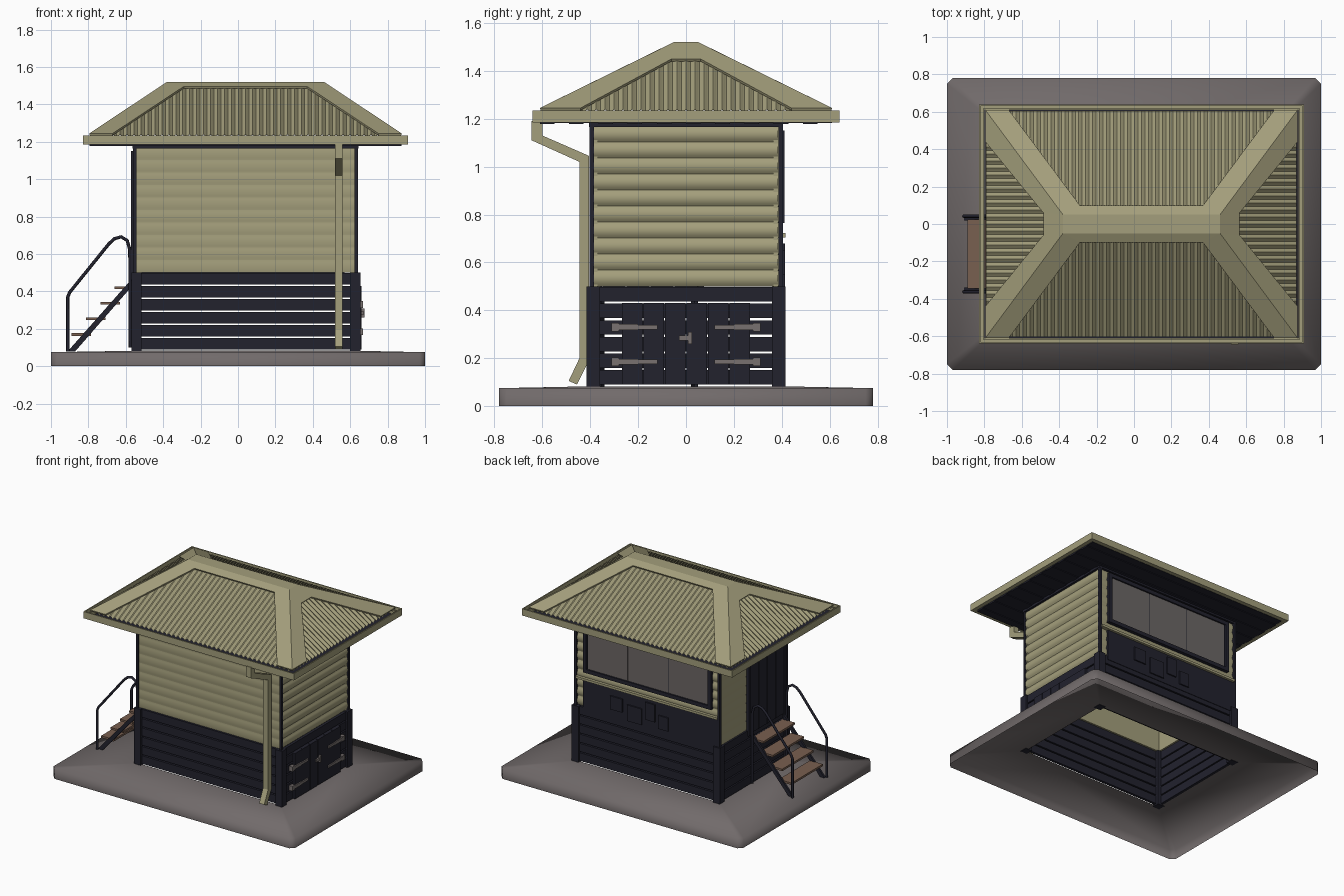
import bpy, bmesh, math

if "Cube" in bpy.data.objects:
    bpy.data.objects.remove(bpy.data.objects["Cube"])

CX = 0.04  # building centre in x


def material(name, r, g, b):
    m = bpy.data.materials.new(name)
    m.diffuse_color = (r, g, b, 1)
    m.use_nodes = True
    m.node_tree.nodes["Principled BSDF"].inputs["Base Color"].default_value = m.diffuse_color
    return m


OLIVE = material("olive paint", 0.37, 0.345, 0.20)
NAVY = material("dark navy", 0.016, 0.016, 0.027)
STONE = material("warm grey ground", 0.165, 0.145, 0.145)
STEEL = material("grey metal", 0.19, 0.165, 0.16)
GLASS = material("grey glass", 0.15, 0.135, 0.13)
WOOD = material("brown wood", 0.19, 0.115, 0.08)


def mesh_obj(name, mat, verts, faces, smooth=None, up=False):
    me = bpy.data.meshes.new(name)
    me.from_pydata(verts, [], faces)
    bm = bmesh.new()
    bm.from_mesh(me)
    bmesh.ops.recalc_face_normals(bm, faces=bm.faces)
    if up:
        bm.normal_update()
        for f in bm.faces:
            if f.normal.z < 0:
                f.normal_flip()
    bm.to_mesh(me)
    bm.free()
    me.materials.append(mat)
    if smooth is not None:
        me.shade_smooth()
        me.set_sharp_from_angle(angle=math.radians(smooth))
    ob = bpy.data.objects.new(name, me)
    bpy.context.collection.objects.link(ob)
    return ob


def boxes(name, mat, items):
    """Several boxes (x0, x1, y0, y1, z0, z1) in one object."""
    v, f = [], []
    for x0, x1, y0, y1, z0, z1 in items:
        n = len(v)
        v += [(x, y, z) for x in (x0, x1) for y in (y0, y1) for z in (z0, z1)]
        f += [tuple(n + i for i in q) for q in ((0, 1, 3, 2), (4, 6, 7, 5), (0, 4, 5, 1),
                                                (2, 3, 7, 6), (0, 2, 6, 4), (1, 5, 7, 3))]
    return mesh_obj(name, mat, v, f)


def prism(name, mat, pts, a, b, place, smooth=None):
    """Closed 2D outline extruded from a to b; place(p, q, t) gives the 3D point."""
    n = len(pts)
    v = [place(p, q, t) for t in (a, b) for p, q in pts]
    f = [(i, (i + 1) % n, n + (i + 1) % n, n + i) for i in range(n)]
    return mesh_obj(name, mat, v, f + [tuple(range(n)), tuple(range(n, 2 * n))], smooth)


# Ground shell, open below, with an opening under the building
def octagon(hx, hy, c, z):
    q = [(hx, hy - c), (hx - c, hy), (c - hx, hy), (-hx, hy - c),
         (-hx, c - hy), (c - hx, -hy), (hx - c, -hy), (hx, c - hy)]
    return [(x, y, z) for x, y in q]


gv = octagon(1, 0.78, 0.03, 0) + octagon(1, 0.78, 0.03, 0.075)
gv += [(x + CX, y, 0.083) for x, y, z in octagon(0.59, 0.395, 0.002, 0)]
gf = [(r + i, r + (i + 1) % 8, r + 8 + (i + 1) % 8, r + 8 + i) for r in (0, 8) for i in range(8)]
mesh_obj("ground_slab", STONE, gv, gf, 180, up=False)

# Lower stage: posts and open slats on all four sides
boxes("base_posts", NAVY, [(x, x + 0.055, y, y + 0.055, 0.08, 0.5)
                           for x in (-0.57, 0.6) for y in (-0.415, 0.36)])
slats = []
for k in range(6):
    z0, z1 = 0.09 + 0.0695 * k, 0.15 + 0.0695 * k
    slats += [(-0.52, 0.61, s * 0.39 - 0.01, s * 0.39 + 0.01, z0, z1) for s in (-1, 1)]
    slats += [(x, x + 0.02, -0.37, 0.37, z0, z1) for x in (-0.56, 0.622)]
boxes("base_slats", NAVY, slats)

# Store doors on the right side, with strap hinges and latch
boxes("store_doors", NAVY, [(0.642, 0.66, -0.27 + 0.09 * i + 0.002, -0.18 + 0.09 * i - 0.002,
                             0.09, 0.43) for i in range(6)])
hinges = []
for z in (0.185, 0.33):
    for s in (-1, 1):
        for a, b, h in ((0.12, 0.2, 0.009), (0.2, 0.28, 0.012), (0.28, 0.312, 0.018)):
            hinges.append((0.642, 0.668, min(s * a, s * b), max(s * a, s * b), z - h, z + h))
boxes("door_hinges", STEEL, hinges)
boxes("door_latch", STEEL, [(0.655, 0.67, -0.03, 0.025, 0.275, 0.295),
                            (0.655, 0.675, 0.008, 0.025, 0.26, 0.31)])


# Upper stage: walls of stacked rounded boards
def board_wall(name, bulge, a, b, place, z0=0.5, rows=10, h=0.067):
    pts = [(-0.02, z0)]
    for r in range(rows):
        for i in range(7):
            t = i / 6
            zz = z0 + (r + t) * h
            pts.append((bulge * 4 * t * (1 - t), zz + (0.0005 if i == 0 else 0)))
    pts.append((-0.02, z0 + rows * h))
    prism(name, OLIVE, pts, a, b, place, 35)


board_wall("front_wall", 0.003, -0.55, 0.63, lambda d, z, t: (t, -0.39 - d, z))
board_wall("back_wall", 0.01, -0.55, 0.63, lambda d, z, t: (t, 0.385 + d, z))
board_wall("right_wall", 0.014, -0.39, 0.385, lambda d, z, t: (0.625 + d, t, z))
board_wall("left_wall", 0.003, -0.39, 0.385, lambda d, z, t: (-0.55 - d, t, z))
boxes("corner_posts", NAVY, [(x, x + 0.018, y, y + 0.018, 0.5, 1.18)
                             for x in (-0.562, 0.624) for y in (-0.402, 0.386)])
boxes("wall_plate", NAVY, [(-0.565, 0.645, s * 0.395 - 0.01, s * 0.395 + 0.01, 1.165, 1.185)
                           for s in (-1, 1)] +
      [(x - 0.01, x + 0.01, -0.4, 0.4, 1.165, 1.185) for x in (-0.555, 0.635)])

# Back windows, sill and dark panel below
boxes("window_panes", GLASS, [(-0.462 + 0.332 * i, -0.134 + 0.332 * i, 0.38, 0.401, 0.79, 1.13)
                              for i in range(3)])
boxes("window_backing", NAVY, [(-0.47, 0.54, 0.38, 0.397, 0.78, 1.14)])
boxes("window_frame", NAVY, [(-0.495, 0.565, 0.385, 0.412, z, z + 0.028) for z in (0.765, 1.122)] +
      [(x, x + 0.028, 0.385, 0.412, 0.765, 1.15) for x in (-0.495, 0.537)])
boxes("window_sill", OLIVE, [(-0.545, 0.625, 0.385, 0.415, 0.705, 0.722)])
boxes("back_panel", NAVY, [(-0.545, 0.57, 0.385, 0.404, 0.47, 0.7)])
boxes("panel_plates", NAVY, [(x, x + w, 0.4, 0.414, z, z + h) for x, w, z, h in (
    (0.24, 0.1, 0.55, 0.1), (0.08, 0.12, 0.5, 0.12), (-0.03, 0.08, 0.55, 0.13),
    (-0.14, 0.08, 0.51, 0.1))])

# Entrance door on the left side
boxes("entrance_door", NAVY, [(-0.566, -0.55, -0.35 + 0.1 * i + 0.002, -0.25 + 0.1 * i - 0.002,
                               0.47, 1.12) for i in range(4)])
boxes("door_frame", NAVY, [(-0.572, -0.55, y, y + 0.025, 0.46, 1.15) for y in (-0.375, 0.05)] +
      [(-0.572, -0.55, -0.375, 0.075, 1.12, 1.15)])

# Soffit planks and gutter
boxes("soffit", NAVY, [(CX - 0.835, CX + 0.835, -0.61 + 0.061 * i, -0.61 + 0.061 * (i + 1),
                        1.178 + 0.005 * (i % 2), 1.19) for i in range(20)])
profile = [(0.03, 1.22), (0.03, 1.185), (0, 1.185), (0, 1.235),
           (0.008, 1.235), (0.008, 1.195), (0.022, 1.195), (0.022, 1.22)]
uv = [(CX + sx * (0.87 - o), sy * (0.64 - o), z) for o, z in profile
      for sx, sy in ((1, 1), (-1, 1), (-1, -1), (1, -1))]
uf = [(4 * p + i, 4 * p + (i + 1) % 4, 4 * ((p + 1) % 8) + (i + 1) % 4, 4 * ((p + 1) % 8) + i)
      for p in range(8) for i in range(4)]
mesh_obj("gutter", OLIVE, uv, uf)


# Corrugated roof sheets
def sheet(name, d0, d1, hu, ru, place):
    n = round(2 * hu / 0.037) * 6
    v = []
    for i in range(n + 1):
        u = -hu + 2 * hu * i / n
        t = min(1, (hu - abs(u)) / (hu - ru))
        w = 0.007 * math.cos(i * math.pi / 3)
        for k in (0, t):
            x, y = place(u, d0 + (d1 - d0) * k)
            v.append((x, y, 1.231 + 0.27 * k + w))
    f = [(2 * i, 2 * i + 2, 2 * i + 3, 2 * i + 1) for i in range(n)]
    mesh_obj(name, OLIVE, v, f, 50, up=True)


sheet("roof_sheet_front", 0.605, 0.05, 0.82, 0.42, lambda u, d: (CX + u, -d))
sheet("roof_sheet_back", 0.605, 0.05, 0.82, 0.42, lambda u, d: (CX + u, d))
sheet("roof_sheet_right", 0.83, 0.42, 0.6, 0.05, lambda u, d: (CX + d, u))
sheet("roof_sheet_left", 0.83, 0.42, 0.6, 0.05, lambda u, d: (CX - d, u))

# Hip and ridge capping, built per quarter then joined by position
cv, cf = [], []
for sx in (1, -1):
    for sy in (1, -1):
        n = len(cv)
        quarter = [(0.835, 0.61, 1.245), (0.71, 0.61, 1.245), (0.33, 0.1, 1.496), (0.42, 0.05, 1.52),
                   (0.835, 0.44, 1.245), (0.525, 0.06, 1.45), (0.525, 0, 1.45), (0.42, 0, 1.52),
                   (0, 0.1, 1.496), (0, 0.05, 1.52), (0, 0, 1.52)]
        cv += [(CX + sx * x, sy * y, z) for x, y, z in quarter]
        cf += [tuple(n + i for i in q) for q in ((0, 1, 2, 3), (0, 3, 5, 4), (3, 7, 6, 5),
                                                 (2, 8, 9, 3), (3, 9, 10, 7))]
cap = mesh_obj("roof_capping", OLIVE, cv, cf, up=True)
bm = bmesh.new()
bm.from_mesh(cap.data)
bmesh.ops.remove_doubles(bm, verts=bm.verts, dist=0.0005)
bm.to_mesh(cap.data)
bm.free()
solid = cap.modifiers.new("thickness", "SOLIDIFY")
solid.thickness = 0.012
solid.offset = -1

# Downpipe on the front
prism("downpipe", OLIVE, [(-0.645, 1.19), (-0.645, 1.11), (-0.445, 1.02), (-0.445, 0.2),
                          (-0.49, 0.105), (-0.455, 0.09), (-0.405, 0.19), (-0.405, 1.045),
                          (-0.6, 1.13), (-0.6, 1.19)], 0.518, 0.56, lambda y, z, t: (t, y, z))

# Stairs on the left: treads, stringers and tube handrails
boxes("stair_treads", WOOD, [(-0.89 + 0.077 * i, -0.785 + 0.077 * i, -0.345, 0.025,
                              0.163 + 0.083 * i, 0.178 + 0.083 * i) for i in range(4)])
for side, y in (("front", -0.355), ("back", 0.02)):
    prism("stair_stringer_" + side, NAVY, [(-0.91, 0.08), (-0.87, 0.08), (-0.565, 0.43),
                                           (-0.565, 0.47)], y, y + 0.015,
          lambda x, z, t: (x, t, z))
    cu = bpy.data.curves.new("handrail_" + side, "CURVE")
    cu.dimensions = "3D"
    cu.bevel_depth = 0.009
    cu.bevel_resolution = 2
    cu.use_fill_caps = True
    path = [(-0.91, 0.08), (-0.91, 0.37), (-0.9, 0.395), (-0.69, 0.655), (-0.66, 0.682),
            (-0.625, 0.692), (-0.592, 0.672), (-0.578, 0.62), (-0.576, 0.1)]
    sp = cu.splines.new("POLY")
    sp.points.add(len(path) - 1)
    for pt, (x, z) in zip(sp.points, path):
        pt.co = (x, y + (-0.008 if y < 0 else 0.022), z, 1)
    cu.materials.append(NAVY)
    bpy.context.collection.objects.link(bpy.data.objects.new("handrail_" + side, cu))
